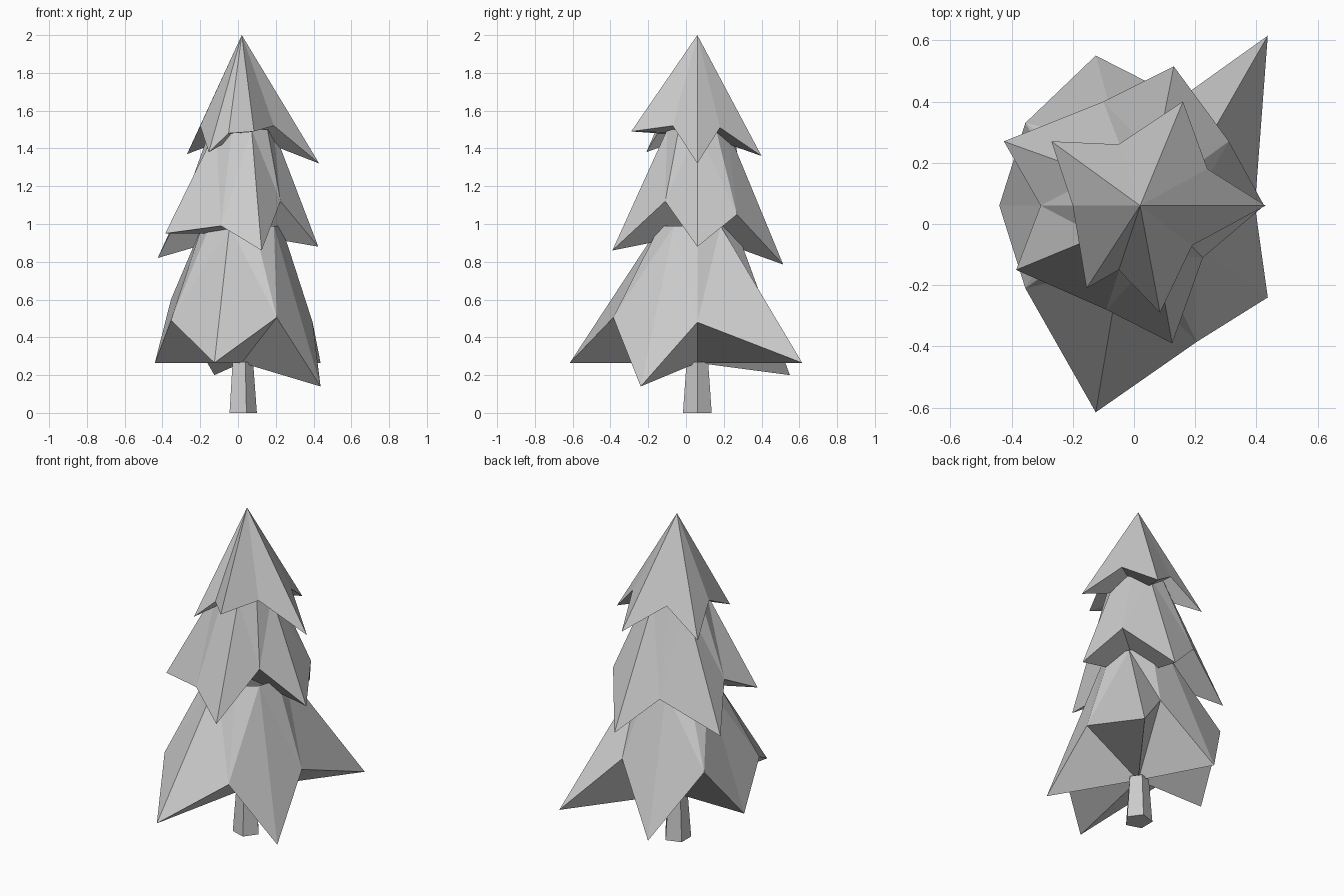
import bpy, bmesh
from math import cos, sin, pi

if "Cube" in bpy.data.objects:
    bpy.data.objects.remove(bpy.data.objects["Cube"])

CX, CY = 0.02, 0.06   # trunk axis

def ring(r, z, n, start=0):
    angles = [2 * pi * (i + start) / n for i in range(n)]
    return [(CX + r * cos(a), CY + r * sin(a), z) for a in angles]

def build(name, upper, lower, floor_z):
    """Shell from an upper ring (or single apex) to a lower ring, with a fan underneath."""
    bm = bmesh.new()
    a = [bm.verts.new(p) for p in upper]
    b = [bm.verts.new(p) for p in lower]
    c = bm.verts.new((CX, CY, floor_z))
    n = len(b)
    for i in range(n):
        j = (i + 1) % n
        if len(a) == 1:
            bm.faces.new((a[0], b[i], b[j]))
        elif i % 2 == 0:
            bm.faces.new((a[i], b[i], b[j]))
            bm.faces.new((a[i], b[j], a[j]))
        else:
            bm.faces.new((a[i], b[i], a[j]))
            bm.faces.new((a[j], b[i], b[j]))
        bm.faces.new((c, b[j], b[i]))
    bmesh.ops.recalc_face_normals(bm, faces=bm.faces)
    me = bpy.data.meshes.new(name)
    bm.to_mesh(me)
    bm.free()
    ob = bpy.data.objects.new(name, me)
    bpy.context.collection.objects.link(ob)

# Hem of each tier: tip, valley, tip, valley... counter-clockwise
top_hem = [(.43, .06, 1.32), (.24, .18, 1.51), (.16, .40, 1.36), (-.05, .26, 1.52), (-.27, .27, 1.37),
           (-.20, .06, 1.52), (-.155, -.21, 1.38), (-.05, -.15, 1.48), (.085, -.29, 1.49), (.19, -.07, 1.52)]
mid_hem = [(.425, .06, .88), (.31, .27, 1.05), (.13, .515, .785), (-.10, .40, 1.01), (-.425, .27, .82),
           (-.305, .06, 1.06), (-.385, -.15, .95), (-.09, -.28, .99), (.125, -.39, .86), (.225, -.11, 1.12)]
low_hem = [(.437, -.24, .14), (.395, .06, .48), (.437, .615, .265), (.15, .41, .58), (-.125, .55, .20),
           (-.355, .33, .60), (-.44, .06, .265), (-.355, -.21, .49), (-.125, -.615, .265), (.205, -.385, .505)]

# Foliage tiers, each tucked into the one above
build("top_foliage", [(CX, CY, 2.0)], top_hem, 1.48)
build("middle_foliage", ring(.168, 1.5, 10), mid_hem, .95)
build("lower_foliage", ring(.21, .99, 10, start=-1), low_hem, .265)

# Trunk: tapered five-sided post
build("trunk", ring(.06, .27, 5), ring(.08, 0, 5), 0)
